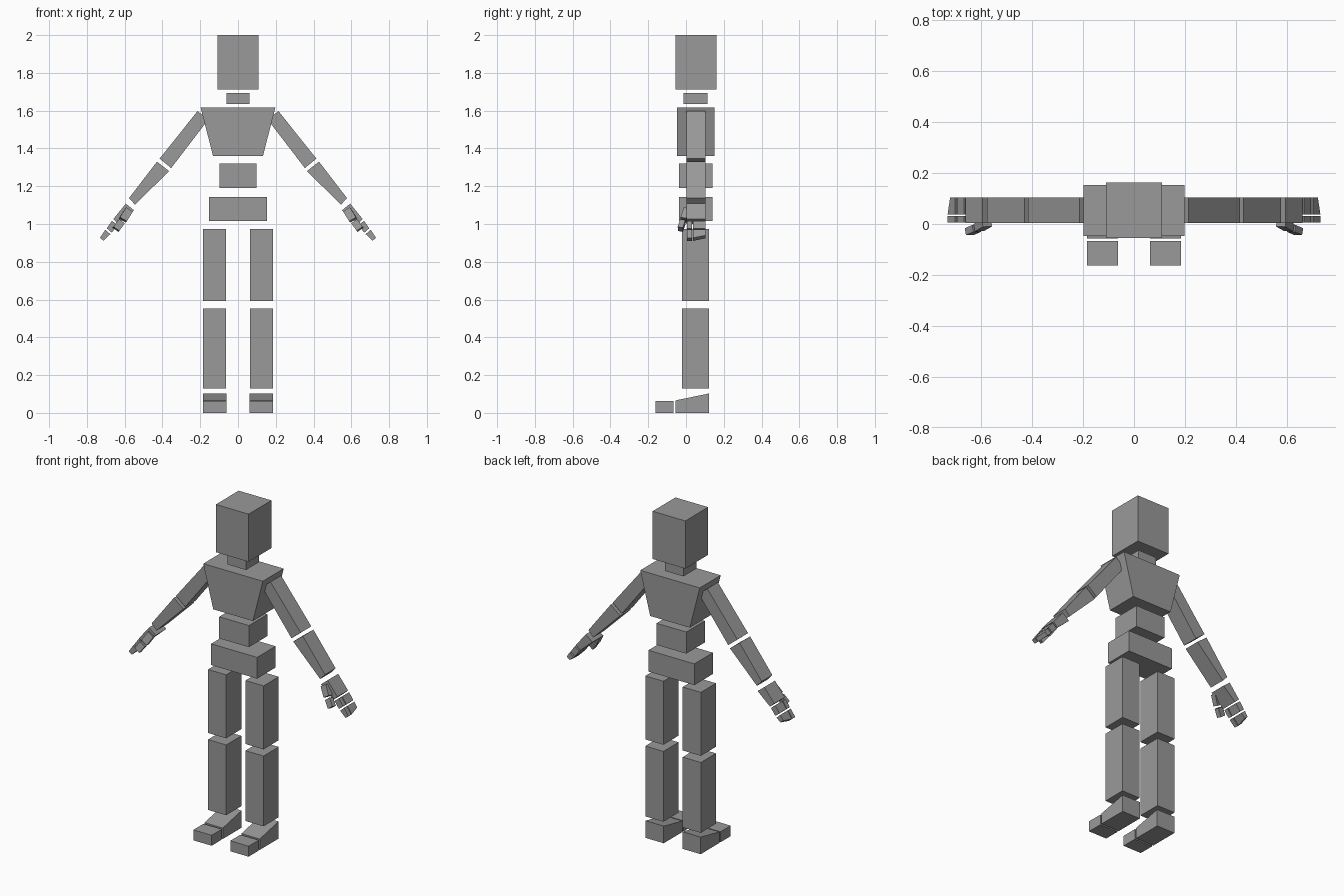
import bpy, bmesh
from mathutils import Vector

if "Cube" in bpy.data.objects:
    bpy.data.objects.remove(bpy.data.objects["Cube"])

grey = bpy.data.materials.new("mid_grey")
grey.diffuse_color = (0.32, 0.32, 0.32, 1)
grey.use_nodes = True
grey.node_tree.nodes["Principled BSDF"].inputs["Base Color"].default_value = grey.diffuse_color


def hull(name, points, mirrored=False):
    """Convex solid around eight corners, optionally with a copy on the other side."""
    bm = bmesh.new()
    for p in points:
        bm.verts.new(p)
    bmesh.ops.convex_hull(bm, input=bm.verts)
    bmesh.ops.dissolve_limit(bm, angle_limit=0.01, verts=bm.verts, edges=bm.edges)
    if mirrored:
        dup = bmesh.ops.duplicate(bm, geom=bm.verts[:] + bm.edges[:] + bm.faces[:])["geom"]
        for v in dup:
            if isinstance(v, bmesh.types.BMVert):
                v.co.x *= -1
    bmesh.ops.recalc_face_normals(bm, faces=bm.faces)
    mesh = bpy.data.meshes.new(name)
    bm.to_mesh(mesh)
    bm.free()
    mesh.materials.append(grey)
    ob = bpy.data.objects.new(name, mesh)
    bpy.context.collection.objects.link(ob)


def prism(name, quad, y0, y1, back=None, mirrored=True):
    """Outline in x and z, swept from y0 to y1; back is an optional rear outline."""
    pts = [(x, y0, z) for x, z in quad] + [(x, y1, z) for x, z in back or quad]
    hull(name, pts, mirrored)


def block(name, x0, x1, y0, y1, z0, z1, mirrored=False):
    prism(name, [(x0, z0), (x1, z0), (x1, z1), (x0, z1)], y0, y1, mirrored=mirrored)


def segment(name, a, b, wide, thick):
    """Straight bar from a to b, wide across the hand direction."""
    a, b = Vector(a), Vector(b)
    d = (b - a).normalized()
    side = Vector((0.78, 0, 0.63))
    side = (side - d * side.dot(d)).normalized()
    up = d.cross(side)
    pts = [p + side * s * wide / 2 + up * t * thick / 2
           for p in (a, b) for s in (-1, 1) for t in (-1, 1)]
    hull(name, pts, True)


# Head and torso
block("head", -0.109, 0.109, -0.055, 0.162, 1.713, 2.0)
block("neck", -0.062, 0.062, -0.012, 0.113, 1.635, 1.694)
prism("chest", [(-0.132, 1.36), (0.132, 1.36), (0.198, 1.617), (-0.198, 1.617)],
      -0.047, 0.152, mirrored=False)
block("abdomen", -0.099, 0.099, -0.037, 0.139, 1.19, 1.32)
block("pelvis", -0.153, 0.153, -0.037, 0.139, 1.015, 1.143)

# Legs and feet
block("thighs", 0.064, 0.185, -0.021, 0.123, 0.592, 0.974, True)
block("shins", 0.064, 0.185, -0.021, 0.123, 0.129, 0.552, True)
hull("feet", [(x, y, z) for x in (0.062, 0.184)
              for y, z in ((-0.056, 0), (0.123, 0), (0.123, 0.103), (-0.056, 0.066))], True)
block("toes", 0.062, 0.184, -0.162, -0.066, 0, 0.063, True)

# Arms
prism("upper_arms", [(0.214, 1.598), (0.415, 1.346), (0.354, 1.296), (0.157, 1.553)], 0.003, 0.104)
prism("forearms", [(0.429, 1.33), (0.577, 1.137), (0.545, 1.102), (0.365, 1.28)], 0.003, 0.104)

# Hands
prism("palms", [(0.594, 1.108), (0.66, 1.026), (0.632, 1.0), (0.55, 1.072)], 0.003, 0.104)
knuckle = [(0.667, 1.017), (0.695, 0.977), (0.668, 0.954), (0.638, 0.994)]
tip = [(0.702, 0.97), (0.731, 0.927), (0.712, 0.911), (0.676, 0.946)]
short_tip = [(0.702, 0.97), (0.721, 0.94), (0.702, 0.924), (0.676, 0.946)]
for part, quad, back in (("knuckles", knuckle, None), ("tips", tip, short_tip)):
    prism("index_" + part, quad, 0.006, 0.032)
    prism("finger_" + part, quad, 0.038, 0.104, back)
segment("thumb_bases", (0.577, 0.004, 1.074), (0.609, -0.014, 1.022), 0.042, 0.03)
segment("thumb_tips", (0.617, -0.017, 1.012), (0.646, -0.03, 0.972), 0.038, 0.028)
